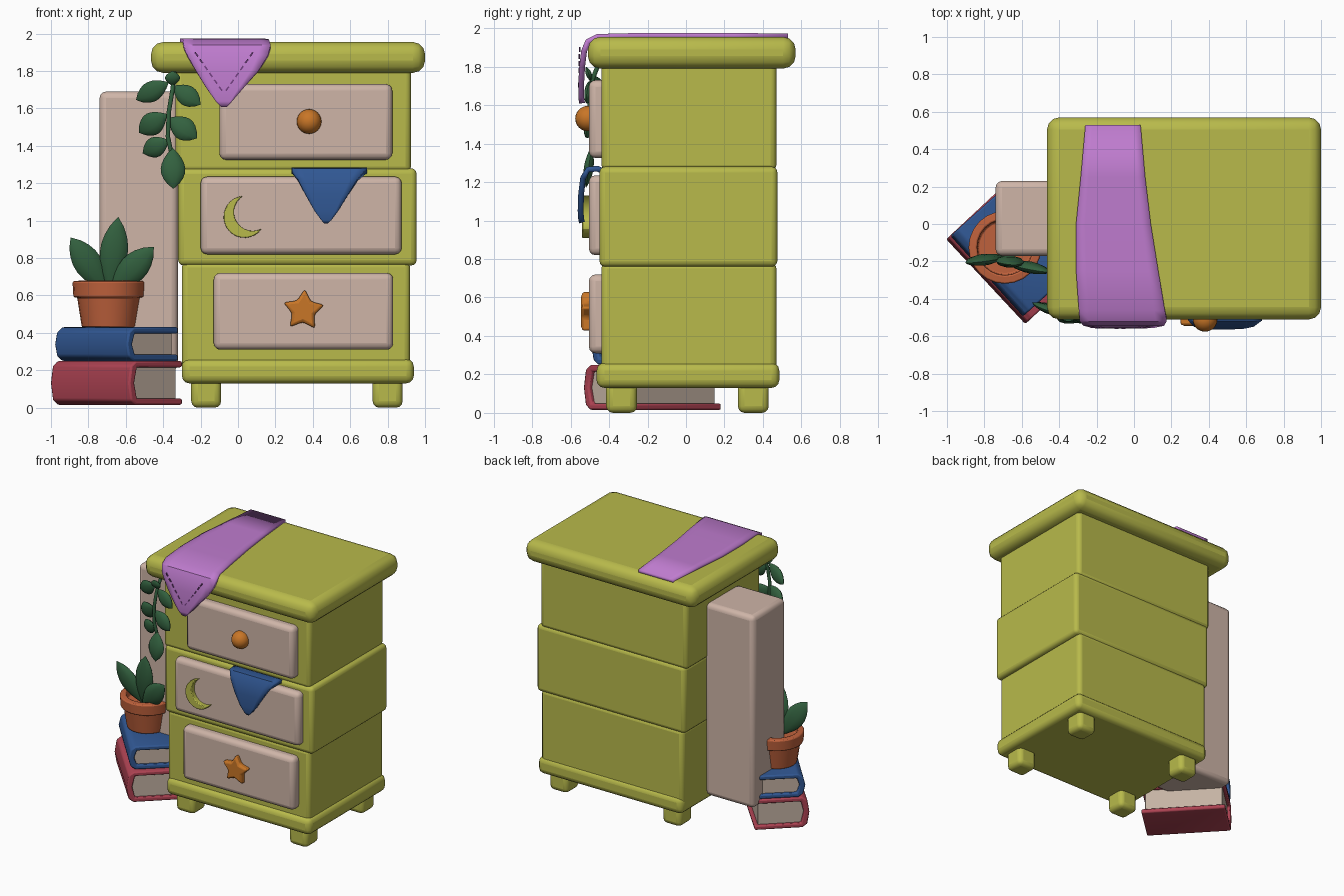
import bpy, bmesh, math
from mathutils import Matrix, Vector

if "Cube" in bpy.data.objects:
    bpy.data.objects.remove(bpy.data.objects["Cube"])


def material(name, rgb):
    m = bpy.data.materials.new(name)
    m.use_nodes = True
    m.diffuse_color = (*rgb, 1)
    for n in m.node_tree.nodes:
        if n.type == 'BSDF_PRINCIPLED':
            n.inputs["Base Color"].default_value = (*rgb, 1)
            n.inputs["Roughness"].default_value = 0.8
    return m


OLIVE = material("olive paint", (0.48, 0.49, 0.07))
CREAM = material("cream paint", (0.62, 0.46, 0.39))
ORANGE = material("orange", (0.58, 0.18, 0.02))
BLUE = material("blue", (0.03, 0.095, 0.29))
PURPLE = material("purple cloth", (0.52, 0.20, 0.62))
STITCH = material("stitch purple", (0.17, 0.05, 0.22))
GREEN = material("leaf green", (0.033, 0.12, 0.05))
CLAY = material("terracotta", (0.52, 0.12, 0.045))
RED = material("red cover", (0.42, 0.055, 0.085))
PAPER = material("paper", (0.56, 0.45, 0.37))


def finish(bm, name, mat, bevel=0, segments=3, matrix=None):
    """Turn a bmesh into a shaded object with an optional rounded edge."""
    if matrix:
        bm.transform(matrix)
    bmesh.ops.recalc_face_normals(bm, faces=bm.faces)
    mesh = bpy.data.meshes.new(name)
    bm.to_mesh(mesh)
    bm.free()
    mesh.materials.append(mat)
    ob = bpy.data.objects.new(name, mesh)
    bpy.context.collection.objects.link(ob)
    if bevel:
        mod = ob.modifiers.new("round", 'BEVEL')
        mod.width, mod.segments = bevel, segments
        mod.limit_method = 'ANGLE'
    bpy.ops.object.select_all(action='DESELECT')
    ob.select_set(True)
    bpy.context.view_layer.objects.active = ob
    bpy.ops.object.shade_smooth_by_angle(angle=math.radians(40))
    return ob


def box(name, x, y, z, mat, bevel=0.03, matrix=None):
    bm = bmesh.new()
    bmesh.ops.create_cube(bm, size=1)
    for v in bm.verts:
        v.co = [lo + (c + 0.5) * (hi - lo) for c, (lo, hi) in zip(v.co, (x, y, z))]
    return finish(bm, name, mat, bevel, matrix=matrix)


def prism(name, points, y0, y1, mat, bevel=0.01, matrix=None):
    """Extrude an (x, z) outline along y."""
    bm = bmesh.new()
    face = bm.faces.new([bm.verts.new((x, y0, z)) for x, z in points])
    new = bmesh.ops.extrude_face_region(bm, geom=[face])["geom"]
    bmesh.ops.translate(bm, vec=(0, y1 - y0, 0),
                        verts=[g for g in new if isinstance(g, bmesh.types.BMVert)])
    return finish(bm, name, mat, bevel, 2, matrix)


def lathe(name, profile, mat, sides=24, matrix=None, bevel=0):
    """Spin an (r, z) profile around z."""
    bm = bmesh.new()
    verts = [bm.verts.new((r, 0, z)) for r, z in profile]
    edges = [bm.edges.new(p) for p in zip(verts, verts[1:])]
    bmesh.ops.spin(bm, geom=verts + edges, axis=(0, 0, 1), cent=(0, 0, 0),
                   angle=math.tau, steps=sides)
    bmesh.ops.remove_doubles(bm, verts=bm.verts, dist=0.0005)
    return finish(bm, name, mat, bevel, 2, matrix)


def cloth(name, rows, mat, columns=8):
    """Skin rows of (y, z, left x, right x), then thicken."""
    bm = bmesh.new()
    grid = [[bm.verts.new((a + (b - a) * i / columns, y, z)) for i in range(columns + 1)]
            for y, z, a, b in rows]
    for r, s in zip(grid, grid[1:]):
        for i in range(columns):
            bm.faces.new((r[i], r[i + 1], s[i + 1], s[i]))
    ob = finish(bm, name, mat)
    mod = ob.modifiers.new("thickness", 'SOLIDIFY')
    mod.thickness, mod.offset = 0.03, 0
    return ob


def leaf(name, base, tip, width, depth=0.3):
    """Pointed, flattened leaf from base to tip, facing the front."""
    base, tip = Vector(base), Vector(tip)
    axis = (tip - base).normalized()
    side = Vector((0, 1, 0)).cross(axis).normalized()
    frame = Matrix((side, axis.cross(side), axis)).transposed().to_4x4()
    length = (tip - base).length
    profile = [(width * math.sin(math.pi * (t / 8) ** 1.1) ** 0.8 if 0 < t < 8 else 0,
                length * t / 8) for t in range(9)]
    lathe(name, profile, GREEN, 10,
          Matrix.Translation(base) @ frame @ Matrix.Diagonal((1, depth, 1, 1)))


def ring(cx, cz, r, start, end, n):
    return [(cx + r * math.cos(math.radians(start + (end - start) * i / n)),
             cz + r * math.sin(math.radians(start + (end - start) * i / n)))
            for i in range(n + 1)]


# Cabinet carcass
box("lower_section", (-0.30, 0.92), (-0.44, 0.47), (0.15, 0.78), OLIVE)
box("middle_section", (-0.32, 0.955), (-0.45, 0.475), (0.76, 1.28), OLIVE)
box("upper_section", (-0.335, 0.925), (-0.44, 0.47), (1.26, 1.85), OLIVE)
box("base_trim", (-0.30, 0.94), (-0.465, 0.485), (0.13, 0.26), OLIVE, 0.04)
box("top_slab", (-0.465, 1.0), (-0.51, 0.57), (1.79, 1.955), OLIVE, 0.065)
for x in (-0.17, 0.80):
    for y in (-0.335, 0.35):
        box("foot", (x - 0.08, x + 0.08), (y - 0.08, y + 0.08), (0, 0.17), OLIVE, 0.035)

# Drawer fronts
for name, x, z in (("top_drawer", (-0.10, 0.825), (1.325, 1.73)),
                   ("middle_drawer", (-0.20, 0.875), (0.82, 1.235)),
                   ("bottom_drawer", (-0.13, 0.83), (0.31, 0.72))):
    box(name, x, (-0.505, -0.40), z, CREAM, 0.035)

# Drawer pulls
bm = bmesh.new()
bmesh.ops.create_uvsphere(bm, u_segments=20, v_segments=12, radius=0.066)
finish(bm, "round_knob", ORANGE, matrix=Matrix.Translation((0.38, -0.51, 1.53)))
star = [(0.35 + r * math.sin(a), 0.52 + r * math.cos(a))
        for i in range(10) for r, a in [((0.115, 0.062)[i % 2], i * math.pi / 5 + 0.06)]]
prism("star_knob", star, -0.545, -0.49, ORANGE, 0.015)
tilt = math.radians(30)
moon = ring(0.035, 1.02, 0.112, 95, 325, 18)
moon += ring(0.035 + 0.05 * math.cos(tilt), 1.02 + 0.05 * math.sin(tilt),
             0.1, 300, 120, 14)[1:-1]
prism("moon_knob", moon, -0.54, -0.49, OLIVE, 0.01)

# Draped cloths
runner = [(0.53, 1.957, -0.26, 0.035), (0.25, 1.96, -0.285, 0.06), (0.0, 1.96, -0.31, 0.09),
          (-0.25, 1.96, -0.31, 0.13), (-0.46, 1.955, -0.295, 0.165),
          (-0.51, 1.93, -0.29, 0.175), (-0.53, 1.88, -0.27, 0.16),
          (-0.54, 1.80, -0.225, 0.11), (-0.545, 1.71, -0.17, 0.03),
          (-0.545, 1.64, -0.12, -0.03), (-0.54, 1.61, -0.09, -0.06)]
cloth("purple_runner", runner, PURPLE)
cloth("blue_cloth", [(-0.42, 1.25, 0.30, 0.68), (-0.46, 1.27, 0.285, 0.69),
                     (-0.51, 1.265, 0.29, 0.685), (-0.535, 1.22, 0.32, 0.64),
                     (-0.545, 1.14, 0.36, 0.59), (-0.548, 1.05, 0.41, 0.535),
                     (-0.545, 1.005, 0.445, 0.50), (-0.54, 0.99, 0.46, 0.48)], BLUE)

# Hem stitches along both hanging edges of the runner
for k in range(12):
    t = (k % 6 + 0.3) / 6
    s = -1 if k < 6 else 1
    x, z = -0.075 + s * 0.155 * (1 - t), 1.90 - 0.22 * t
    turn = Matrix.Translation((x, -0.553 - 0.004 * t, z)) @ Matrix.Rotation(s * 0.62, 4, 'Y')
    box("stitch", (-0.004, 0.004), (-0.004, 0.004), (-0.013, 0.013), STITCH, 0, turn)

# Tall board leaning on the cabinet side
box("side_board", (-0.74, -0.32), (-0.17, 0.23), (0.2, 1.69), CREAM, 0.035)


# Stacked books
def book(name, centre, turn, width, length, z0, z1, mat):
    h, t = z1 - z0, 0.034
    w, l = width / 2, length / 2
    outline = [(w, 0), (w, t), (-w + 0.06, t), (-w + 0.04, h / 2), (-w + 0.06, h - t),
               (w, h - t), (w, h), (-w + 0.05, h), (-w + 0.015, h - 0.025),
               (-w, h / 2), (-w + 0.015, 0.025), (-w + 0.05, 0)]
    place = Matrix.Translation((*centre, z0)) @ Matrix.Rotation(math.radians(turn), 4, 'Z')
    prism(name + "_cover", outline, -l, l, mat, 0.01, place)
    box(name + "_pages", (-w + 0.03, w - 0.025), (-l + 0.025, l - 0.025),
        (t - 0.005, h - t + 0.005), PAPER, 0.005, place)


book("red_book", (-0.65, -0.175), 43, 0.39, 0.62, 0.015, 0.25, RED)
book("blue_book", (-0.65, -0.155), 42, 0.37, 0.58, 0.25, 0.43, BLUE)

# Potted plant
lathe("flower_pot", [(0, 0.43), (0.145, 0.43), (0.17, 0.59), (0.19, 0.59), (0.195, 0.675),
                     (0.15, 0.68), (0.145, 0.62), (0, 0.62)], CLAY, 24,
      Matrix.Translation((-0.69, -0.125, 0)), 0.008)
leaf("left_pot_leaf", (-0.70, -0.17, 0.62), (-0.895, -0.21, 0.91), 0.075, 0.4)
leaf("middle_pot_leaf", (-0.69, -0.18, 0.62), (-0.64, -0.22, 1.02), 0.075, 0.4)
leaf("right_pot_leaf", (-0.68, -0.20, 0.62), (-0.45, -0.26, 0.86), 0.075, 0.4)

# Hanging vine
path = [(-0.34, -0.46, 1.80), (-0.35, -0.50, 1.70), (-0.37, -0.50, 1.58),
        (-0.375, -0.49, 1.45), (-0.35, -0.48, 1.33)]
curve = bpy.data.curves.new("vine_stem", 'CURVE')
curve.dimensions = '3D'
curve.bevel_depth = 0.012
spline = curve.splines.new('POLY')
spline.points.add(len(path) - 1)
for p, co in zip(spline.points, path):
    p.co = (*co, 1)
curve.materials.append(GREEN)
bpy.context.collection.objects.link(bpy.data.objects.new("vine_stem", curve))
for base, tip, width in (((-0.37, 1.74), (-0.545, 1.645), 0.055),
                         ((-0.35, 1.72), (-0.20, 1.62), 0.055),
                         ((-0.38, 1.57), (-0.53, 1.47), 0.062),
                         ((-0.37, 1.55), (-0.22, 1.44), 0.062),
                         ((-0.37, 1.43), (-0.51, 1.36), 0.055),
                         ((-0.35, 1.39), (-0.345, 1.17), 0.066),
                         ((-0.35, 1.72), (-0.35, 1.80), 0.04)):
    y = -0.42 if tip[0] < -0.4 else -0.52
    leaf("vine_leaf", (base[0], -0.49, base[1]), (tip[0], y, tip[1]), width, 0.4)
